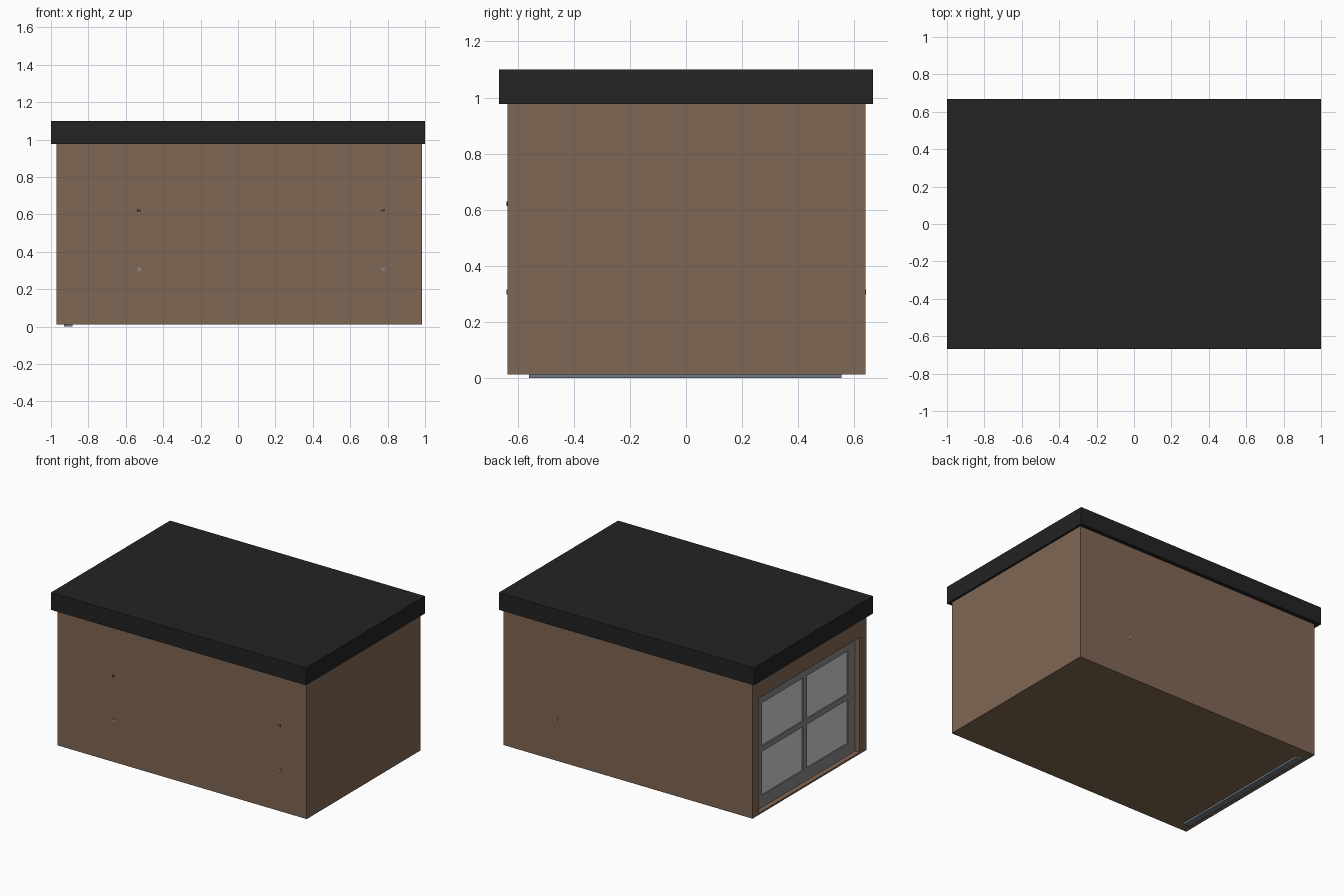
import bpy, bmesh
from mathutils import Vector

if "Cube" in bpy.data.objects:
    bpy.data.objects.remove(bpy.data.objects["Cube"])


def mat(name, rgb):
    lin = [((c / 255 + 0.055) / 1.055) ** 2.4 if c > 10 else c / 255 / 12.92 for c in rgb]
    m = bpy.data.materials.new(name)
    m.diffuse_color = (*lin, 1)
    m.use_nodes = True
    m.node_tree.nodes["Principled BSDF"].inputs["Base Color"].default_value = m.diffuse_color
    return m


BROWN = mat("brown_wall", (128, 103, 84))
BLACK = mat("black_roof", (35, 35, 35))
GREY = mat("grey_frame", (136, 136, 136))
PANE = mat("pale_grey_pane", (210, 210, 210))
STEEL = mat("blue_grey_steel", (118, 124, 132))


def add_box(bm, x, y, z):
    verts = bmesh.ops.create_cube(bm, size=1)["verts"]
    for v in verts:
        v.co = Vector([r[0] if c < 0 else r[1] for r, c in zip((x, y, z), v.co)])


def finish(name, bm, material):
    bmesh.ops.recalc_face_normals(bm, faces=bm.faces)
    me = bpy.data.meshes.new(name)
    bm.to_mesh(me)
    bm.free()
    me.materials.append(material)
    ob = bpy.data.objects.new(name, me)
    bpy.context.collection.objects.link(ob)
    return ob


def boxes(name, material, *ranges):
    bm = bmesh.new()
    for r in ranges:
        add_box(bm, *r)
    return finish(name, bm, material)


# Hollow shed body: box with the left face inset and pushed in to form the room
bm = bmesh.new()
add_box(bm, (-0.97, 0.985), (-0.637, 0.64), (0.013, 0.98))
bm.faces.ensure_lookup_table()
left = min(bm.faces, key=lambda f: f.calc_center_median().x)
bmesh.ops.inset_region(bm, faces=[left], thickness=0.05)
for v in left.verts:
    v.co.y = 0.568 if v.co.y > 0 else -0.56
    v.co.z = 0.84 if v.co.z > 0.5 else 0.025
inner = bmesh.ops.extrude_face_region(bm, geom=[left])["geom"]
bmesh.ops.translate(bm, vec=(1.89, 0, 0),
                    verts=[g for g in inner if isinstance(g, bmesh.types.BMVert)])
if left.is_valid:
    bm.faces.remove(left)
finish("shed_body", bm, BROWN)

# Flat overhanging roof
boxes("roof", BLACK, ((-1, 1), (-0.667, 0.667), (0.977, 1.1)))

# Door frame with cross bars
FX = (-0.935, -0.89)
COLS = [(-0.482, -0.022), (0.022, 0.482)]
ROWS = [(0.11, 0.42), (0.46, 0.765)]
boxes("door_frame", GREY,
      (FX, (-0.56, COLS[0][0]), (0.012, 0.84)),
      (FX, (COLS[1][1], 0.568), (0.012, 0.84)),
      *[(FX, (COLS[0][0], COLS[1][1]), z) for z in
        ((0.012, ROWS[0][0]), (ROWS[0][1], ROWS[1][0]), (ROWS[1][1], 0.84))],
      *[(FX, (COLS[0][1], COLS[1][0]), z) for z in ROWS])

# Four panes, slightly recessed
boxes("door_panes", PANE, *[((-0.927, -0.9), c, r) for c in COLS for r in ROWS])

# Track under the door
boxes("door_track", STEEL, ((-0.93, -0.885), (-0.56, 0.555), (0, 0.03)))

# Tiny fixings showing through the long walls
boxes("dark_fixings", BLACK,
      *[((x + d - 0.003, x + d + 0.003), (-0.64, -0.63), (0.613, 0.63))
        for x in (-0.53, 0.775) for d in (-0.006, 0.006)])
boxes("pale_fixings", GREY,
      *[((x - 0.009, x + 0.009), y, (0.298, 0.316))
        for x, y in ((-0.527, (-0.64, -0.63)), (0.777, (-0.64, -0.63)), (0.57, (0.63, 0.642)))])
